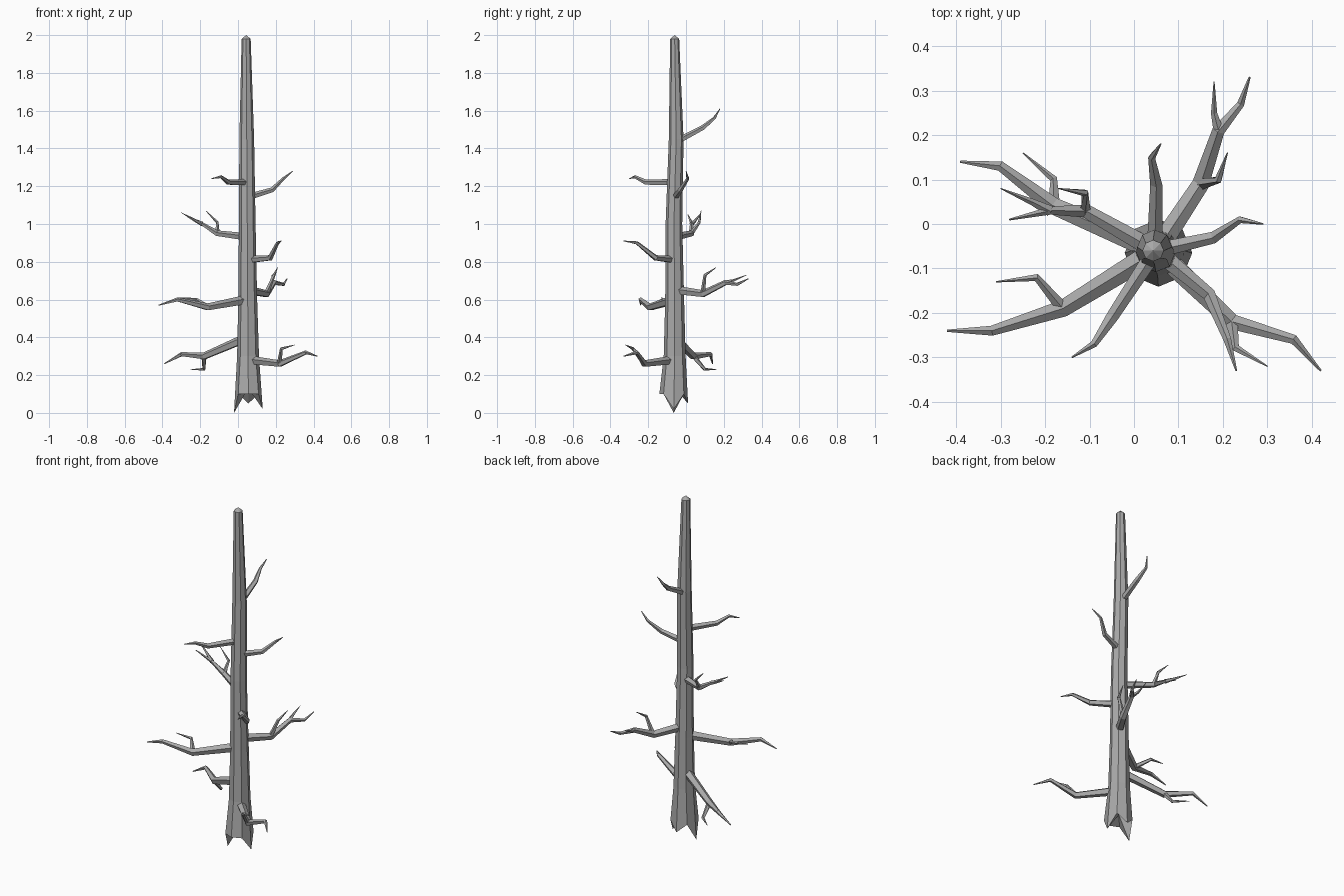
import bpy, bmesh, math
from mathutils import Vector

cube = bpy.data.objects.get("Cube")
if cube:
    bpy.data.objects.remove(cube, do_unlink=True)

bark = bpy.data.materials.new("grey bark")
bark.use_nodes = True
GREY = (0.4, 0.4, 0.4, 1)
bark.diffuse_color = GREY
bark.node_tree.nodes["Principled BSDF"].inputs["Base Color"].default_value = GREY


def finish(bm, name):
    bmesh.ops.recalc_face_normals(bm, faces=bm.faces)
    mesh = bpy.data.meshes.new(name)
    bm.to_mesh(mesh)
    bm.free()
    mesh.materials.append(bark)
    part = bpy.data.objects.new(name, mesh)
    bpy.context.collection.objects.link(part)


def add_ring(bm, centre, across, up, radius, sides):
    """Regular polygon of vertices, starting in the across direction."""
    turns = [math.tau * i / sides for i in range(sides)]
    return [bm.verts.new(centre + radius * (across * math.cos(turn) + up * math.sin(turn)))
            for turn in turns]


def neighbours(ring):
    return zip(ring, ring[1:] + ring[:1])


def skin(bm, rings):
    """Bridge consecutive vertex rings with quads."""
    for lower, upper in zip(rings, rings[1:]):
        for (a, b), (c, d) in zip(neighbours(lower), neighbours(upper)):
            bm.faces.new((a, b, d, c))


def fan(bm, ring, point):
    apex = bm.verts.new(point)
    for a, b in neighbours(ring):
        bm.faces.new((a, b, apex))


def limb(name, start, *bends):
    """Crooked five-sided tube, thicker when longer, tapering to a point.
    Returns its path, so that twigs can fork from it."""
    path = [Vector(start)] + [Vector(bend) for bend in bends]
    length = sum((b - a).length for a, b in zip(path, path[1:]))
    thickness = 0.008 + 0.035 * length
    last = len(path) - 1
    bm = bmesh.new()
    rings = []
    for k, centre in enumerate(path):
        along = (path[min(k + 1, last)] - path[max(k - 1, 0)]).normalized()
        across = along.cross(Vector((0, 0, 1))).normalized()
        up = across.cross(along)
        radius = thickness * (1 - 0.9 * (k / last) ** 1.2)
        rings.append(add_ring(bm, centre, up, across, radius, sides=5))
    skin(bm, rings)
    bm.faces.new(rings[0])
    bm.faces.new(rings[-1])
    finish(bm, name)
    return path


def trunk_axis(height, y=-0.06):
    """Centre of the gently leaning trunk at a height."""
    return Vector((0.055 - 0.006 * height, y, height))


# Trunk: eight-sided taper, each level given as height, depth and radius
bm = bmesh.new()
rings = []
for height, y, radius in ((0, -0.065, 0.076), (0.3, -0.06, 0.058), (0.6, -0.06, 0.05),
                          (1, -0.064, 0.044), (1.45, -0.052, 0.039), (1.98, -0.06, 0.024)):
    centre = trunk_axis(height, y)
    rings.append(add_ring(bm, centre, Vector((1, 0, 0)), Vector((0, 1, 0)), radius, sides=8))

# Splintered foot: every other corner stays near the ground
for vert, height in zip(rings[0], (0.02, 0.1, 0.05, 0.1, 0, 0.1, 0.1, 0.1)):
    vert.co.z = height
skin(bm, rings)
fan(bm, rings[-1], trunk_axis(2))
fan(bm, rings[0], trunk_axis(0.13))
finish(bm, "trunk")

# Lowest left branch with a raised twig
path = limb("low_left_branch", trunk_axis(0.28),
            (0.22, -0.22, 0.26), (0.36, -0.26, 0.32), (0.42, -0.33, 0.3))
limb("low_left_twig", path[1], (0.23, -0.28, 0.34), (0.3, -0.32, 0.36))

# Low right branch with a hanging twig
path = limb("low_right_branch", trunk_axis(0.4),
            (-0.18, 0.04, 0.3), (-0.3, 0.13, 0.31), (-0.39, 0.14, 0.26))
limb("low_right_twig", path[1], (-0.18, 0.1, 0.23), (-0.25, 0.16, 0.23))

# Long front right branch with a twig
path = limb("long_branch", trunk_axis(0.6),
            (-0.16, -0.19, 0.56), (-0.32, -0.24, 0.6), (-0.42, -0.24, 0.57))
limb("long_branch_twig", path[1], (-0.22, -0.12, 0.6), (-0.31, -0.13, 0.61))

# Back left branch with two twigs
path = limb("back_branch", trunk_axis(0.65), (0.15, 0.09, 0.63),
            (0.19, 0.21, 0.69), (0.24, 0.27, 0.68), (0.26, 0.33, 0.71))
limb("back_twig_outer", path[2], (0.18, 0.25, 0.7), (0.18, 0.32, 0.73))
limb("back_twig_inner", path[1], (0.19, 0.1, 0.73), (0.21, 0.16, 0.77))

# Middle right branch with two twigs
path = limb("middle_right_branch", trunk_axis(0.93),
            (-0.11, 0.03, 0.95), (-0.19, 0.03, 1), (-0.28, 0.01, 1.05))
limb("middle_right_twig_outer", path[2], (-0.23, 0.05, 1.02), (-0.3, 0.08, 1.06))
limb("middle_right_twig_inner", path[1], (-0.11, 0.07, 1.01), (-0.17, 0.08, 1.07))

# Plain upper branches
limb("middle_left_branch", trunk_axis(0.81),
     (0.17, -0.16, 0.82), (0.21, -0.26, 0.9), (0.23, -0.33, 0.91))
limb("upper_left_branch", trunk_axis(1.14),
     (0.18, -0.03, 1.18), (0.24, 0.01, 1.24), (0.29, 0, 1.28))
limb("upper_front_branch", trunk_axis(1.22),
     (-0.05, -0.21, 1.22), (-0.09, -0.27, 1.25), (-0.14, -0.3, 1.24))
limb("top_back_branch", trunk_axis(1.43),
     (0.05, 0.09, 1.51), (0.04, 0.15, 1.56), (0.06, 0.18, 1.61))
